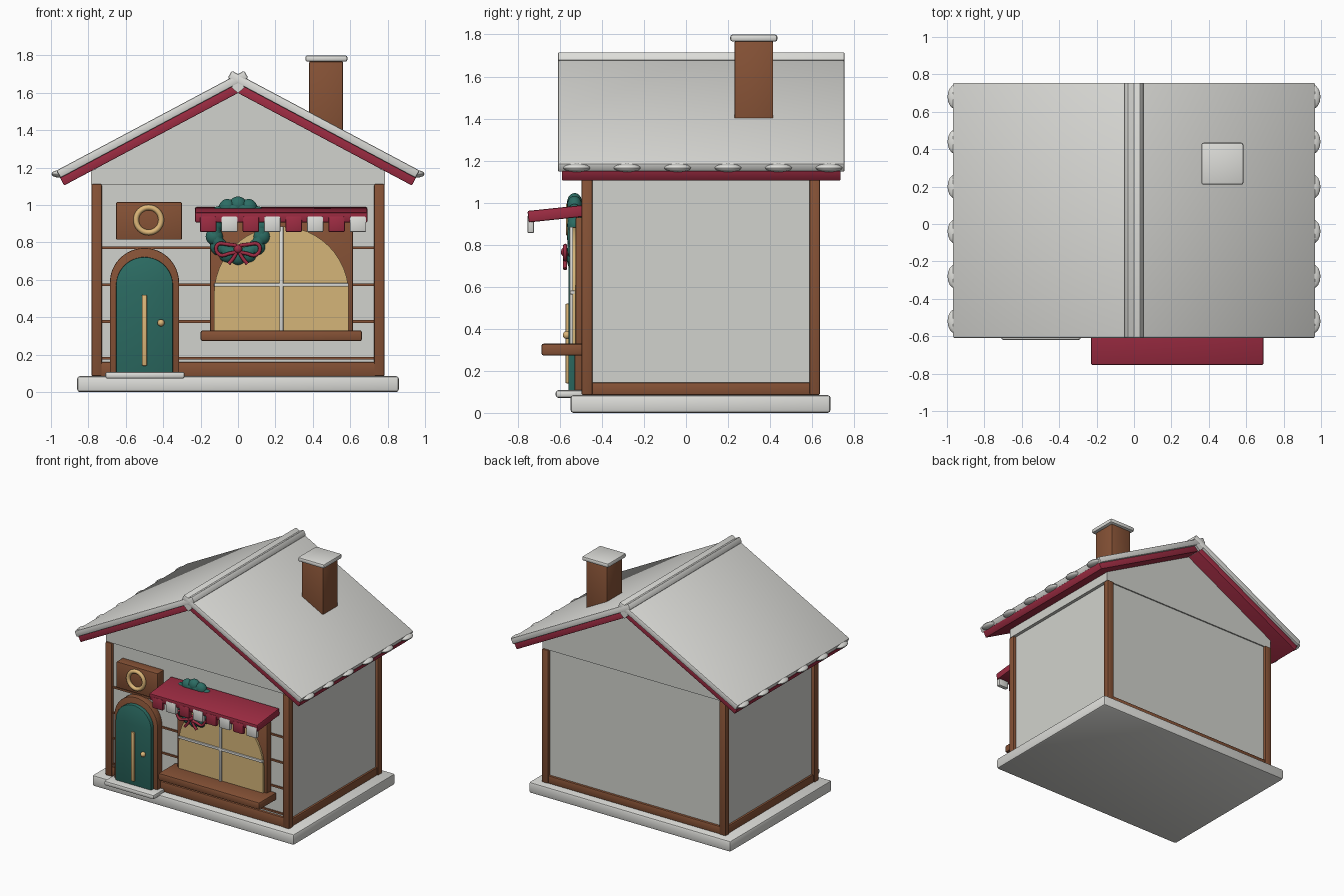
import bpy, bmesh, math
from mathutils import Matrix, Vector

cube = bpy.data.objects.get("Cube")
if cube:
    bpy.data.objects.remove(cube, do_unlink=True)


def material(name, rgb):
    m = bpy.data.materials.new(name)
    m.use_nodes = True
    color = (*rgb, 1)
    m.diffuse_color = color
    m.node_tree.nodes["Principled BSDF"].inputs["Base Color"].default_value = color
    return m


SNOW = material("snow white", (0.72, 0.72, 0.69))
WALL = material("plaster", (0.64, 0.65, 0.61))
WOOD = material("brown wood", (0.24, 0.085, 0.037))
RED = material("berry red", (0.34, 0.025, 0.055))
GREEN = material("pine green", (0.025, 0.15, 0.125))
GOLD = material("gold", (0.72, 0.47, 0.19))
GLASS = material("warm glass", (0.66, 0.46, 0.19))


def finish(name, bm, mat, bevel=0, smooth=True):
    if bevel:
        bmesh.ops.bevel(bm, geom=bm.edges[:], offset=bevel, segments=2,
                        profile=0.5, affect='EDGES')
    bmesh.ops.recalc_face_normals(bm, faces=bm.faces[:])
    me = bpy.data.meshes.new(name)
    bm.to_mesh(me)
    bm.free()
    me.materials.append(mat)
    ob = bpy.data.objects.new(name, me)
    bpy.context.collection.objects.link(ob)
    if smooth:
        bpy.ops.object.select_all(action='DESELECT')
        ob.select_set(True)
        bpy.context.view_layer.objects.active = ob
        bpy.ops.object.shade_smooth_by_angle(angle=math.radians(35))
    return ob


def box(name, x, y, z, mat, bevel=0.0, tilt=0):
    """Box from (min, max) pairs, optionally tilted about x."""
    bm = bmesh.new()
    size = Vector((x[1] - x[0], y[1] - y[0], z[1] - z[0]))
    mid = Vector((sum(x), sum(y), sum(z))) / 2
    bmesh.ops.create_cube(bm, size=1, matrix=Matrix.Diagonal((*size, 1)))
    ob = finish(name, bm, mat, bevel)
    ob.location = mid
    ob.rotation_euler.x = tilt
    return ob


def prism(name, outline, y, mat, bevel=0):
    """Extrude an (x, z) outline along y."""
    bm = bmesh.new()
    face = bm.faces.new([bm.verts.new((px, y[0], pz)) for px, pz in outline])
    ext = bmesh.ops.extrude_face_region(bm, geom=[face])
    verts = [v for v in ext["geom"] if isinstance(v, bmesh.types.BMVert)]
    bmesh.ops.translate(bm, vec=(0, y[1] - y[0], 0), verts=verts)
    return finish(name, bm, mat, bevel)


def blob(bm, center, radii):
    m = Matrix.Translation(center) @ Matrix.Diagonal((*radii, 1))
    bmesh.ops.create_uvsphere(bm, u_segments=16, v_segments=10, radius=1, matrix=m)


def ring(name, center, major, minor, mat):
    bpy.ops.mesh.primitive_torus_add(location=center, rotation=(math.pi / 2, 0, 0),
                                     major_radius=major, minor_radius=minor,
                                     major_segments=32, minor_segments=10)
    ob = bpy.context.object
    ob.name = name
    ob.data.materials.append(mat)
    bpy.ops.object.shade_smooth()


def tube(name, points, radius, mat, cyclic=False):
    cu = bpy.data.curves.new(name, 'CURVE')
    cu.dimensions = '3D'
    cu.bevel_depth = radius
    cu.bevel_resolution = 2
    cu.resolution_u = 6
    cu.use_fill_caps = True
    sp = cu.splines.new('BEZIER')
    sp.bezier_points.add(len(points) - 1)
    for bp, co in zip(sp.bezier_points, points):
        bp.co = co
        bp.handle_left_type = bp.handle_right_type = 'AUTO'
    sp.use_cyclic_u = cyclic
    cu.materials.append(mat)
    bpy.context.collection.objects.link(bpy.data.objects.new(name, cu))


def arch(cx, half, bottom, spring, steps=24):
    arc = [(cx + half * math.cos(math.pi * i / steps),
            spring + half * math.sin(math.pi * i / steps)) for i in range(steps + 1)]
    return [(cx + half, bottom)] + arc + [(cx - half, bottom)]


# House body
box("base_slab", (-.86, .86), (-.55, .688), (0, .085), SNOW, .015)
box("walls", (-.76, .76), (-.475, .615), (.08, 1.115), WALL)
prism("gable", [(-.785, 1.11), (.785, 1.11), (.785, 1.18), (0, 1.62), (-.785, 1.18)],
      (-.485, .625), WALL)
for sx, side in ((1, "left"), (-1, "right")):
    xs = sorted((sx * .728, sx * .784))
    box("front_post_" + side, xs, (-.497, -.445), (.085, 1.112), WOOD, .008)
    box("back_post_" + side, xs, (.588, .638), (.085, 1.112), WOOD, .008)
    box("side_beam_" + side, sorted((sx * .74, sx * .775)), (-.46, .6), (.085, .145), WOOD, .006)
box("front_beam", (-.74, .74), (-.492, -.45), (.085, .16), WOOD, .006)
box("back_beam", (-.74, .74), (.59, .632), (.085, .145), WOOD, .006)
for i in range(4):
    z = .18 + i * .197
    box(f"siding_strip_{i + 1}", (-.73, .73), (-.484, -.47), (z - .007, z + .007), WOOD)

# Roof: trim boards under overlapping snow slabs
PITCH = math.radians(28)


def roof_slab(name, s, zc, start, end, thick, y, mat, bevel):
    c, n = math.cos(PITCH), math.sin(PITCH)
    corners = [(start, -1), (end, -1), (end, 1), (start, 1)]
    pts = [(s * (t * c + k * thick / 2 * n), zc - t * n + k * thick / 2 * c)
           for t, k in corners]
    prism(name, pts, y, mat, bevel)


for s, side in ((1, "left"), (-1, "right")):
    roof_slab("roof_board_" + side, s, 1.627, .013, 1.066, .05, (-.59, .735), RED, .004)
    roof_slab("roof_snow_" + side, s, 1.675, -.05, 1.087, .045, (-.61, .755), SNOW, .008)
    bm = bmesh.new()
    for i in range(6):
        blob(bm, (s * .955, -.52 + i * .24, 1.166), (.042, .065, .02))
    finish("eave_snow_" + side, bm, SNOW)
prism("ridge_snow", [(0, 1.597), (.035, 1.63), (0, 1.665), (-.035, 1.63)], (-.608, .753), SNOW)

# Chimney
box("chimney", (.38, .562), (.23, .415), (1.3, 1.768), WOOD, .008)
box("chimney_snow", (.36, .585), (.21, .435), (1.766, 1.8), SNOW, .012)

# Door
box("door_step", (-.71, -.285), (-.62, -.48), (.072, .108), SNOW, .012)
prism("door_frame", arch(-.5, .185, .09, .585), (-.53, -.465), WOOD, .006)
prism("door", arch(-.5, .152, .1, .57), (-.56, -.5), GREEN, .004)
box("door_handle", (-.514, -.486), (-.574, -.555), (.14, .52), GOLD, .007)
bm = bmesh.new()
blob(bm, (-.412, -.567, .37), (.019, .019, .019))
finish("door_knob", bm, GOLD)

# Sign
box("sign_board", (-.652, -.3), (-.55, -.47), (.815, 1.015), WOOD, .006)
ring("sign_ring", (-.478, -.557, .92), .067, .015, GOLD)

# Window
box("window_frame", (-.15, .615), (-.525, -.465), (.3, .93), WOOD, .006)
prism("window_glass", arch(.232, .36, .32, .525), (-.54, -.5), GLASS)
box("window_bar_upright", (.222, .242), (-.554, -.53), (.32, .885), SNOW, .004)
box("window_bar_cross", (-.128, .592), (-.552, -.53), (.564, .582), SNOW, .004)
box("window_sill", (-.2, .663), (-.688, -.475), (.272, .33), WOOD, .012)

# Awning with alternating flaps
box("awning", (-.23, .692), (-.752, -.48), (.92, .975), RED, .008, math.radians(6))
for i in range(8):
    x = -.16 + i * .1145
    box(f"awning_flap_{i + 1}", (x - .044, x + .044), (-.755, -.722), (.855, .94),
        SNOW if i % 2 else RED, .008)

# Wreath and bow
ring("wreath_ring", (0, -.53, .862), .125, .035, GREEN)
bm = bmesh.new()
for i in range(14):
    a = math.tau * i / 14 + math.pi / 2
    blob(bm, (.13 * math.cos(a), -.53, .862 + .138 * math.sin(a)), (.046, .036, .046))
finish("wreath_leaves", bm, GREEN)
Y = -.575
for s, side in ((1, "left"), (-1, "right")):
    tube("bow_loop_" + side, [(0, Y, .765), (s * .06, Y, .79), (s * .112, Y, .785),
                              (s * .1, Y, .735), (s * .05, Y, .74)], .01, RED, True)
    tube("bow_tail_" + side, [(0, Y, .765), (s * .022, Y, .72), (s * .05, Y, .685)], .01, RED)
bm = bmesh.new()
blob(bm, (0, Y, .765), (.023, .02, .023))
finish("bow_knot", bm, RED)
